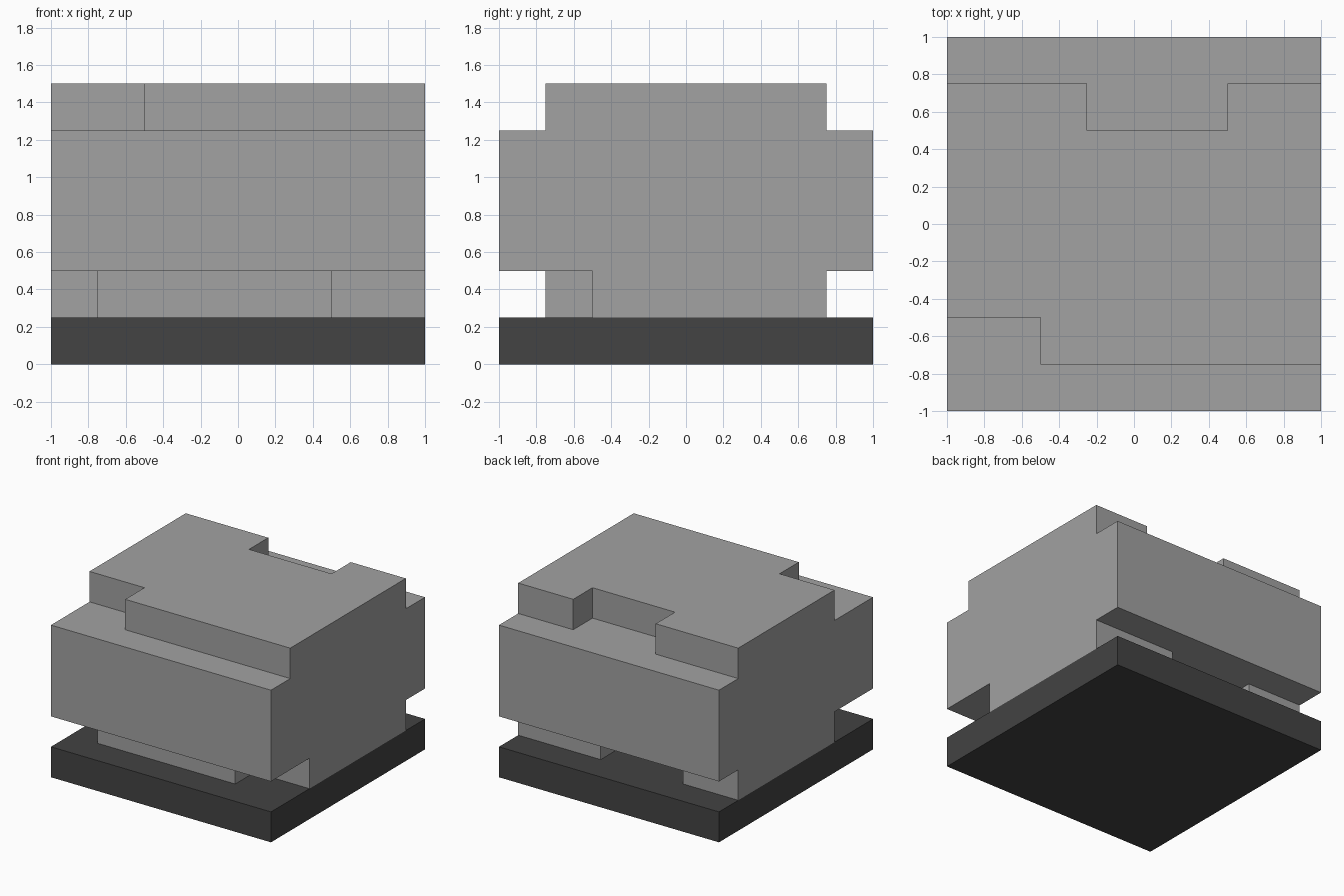
import bpy
import bmesh

if "Cube" in bpy.data.objects:
    bpy.data.objects.remove(bpy.data.objects["Cube"])


def material(name, value):
    mat = bpy.data.materials.new(name)
    mat.diffuse_color = (value, value, value, 1)
    mat.use_nodes = True
    mat.node_tree.nodes["Principled BSDF"].inputs["Base Color"].default_value = mat.diffuse_color
    return mat


stone = material("light_grey", 0.36)
dark = material("dark_grey", 0.056)


def prism(name, outline, z0, z1, mat):
    """Extrude a counter-clockwise plan outline from z0 up to z1."""
    bm = bmesh.new()
    face = bm.faces.new([bm.verts.new((x, y, z0)) for x, y in outline])
    top = bmesh.ops.extrude_face_region(bm, geom=[face], use_keep_orig=True)
    verts = [v for v in top["geom"] if isinstance(v, bmesh.types.BMVert)]
    bmesh.ops.translate(bm, verts=verts, vec=(0, 0, z1 - z0))
    bmesh.ops.recalc_face_normals(bm, faces=bm.faces)
    mesh = bpy.data.meshes.new(name)
    bm.to_mesh(mesh)
    bm.free()
    mesh.materials.append(mat)
    obj = bpy.data.objects.new(name, mesh)
    bpy.context.collection.objects.link(obj)
    return obj


square = [(-1, -1), (1, -1), (1, 1), (-1, 1)]

# Dark base slab
prism("base_slab", square, 0, 0.25, dark)

# Recessed lower course: tab at the front, notch at the back
prism("lower_course", [
    (-1, -0.5), (-0.75, -0.5), (-0.75, -0.75), (0.5, -0.75), (0.5, -0.5), (1, -0.5),
    (1, 0.75), (0.25, 0.75), (0.25, 0.5), (-0.5, 0.5), (-0.5, 0.75), (-1, 0.75),
], 0.25, 0.5, stone)

# Full-width middle block
prism("middle_block", square, 0.5, 1.25, stone)

# Recessed upper course: step at front left, notch at the back
prism("upper_course", [
    (-1, -0.5), (-0.5, -0.5), (-0.5, -0.75), (1, -0.75),
    (1, 0.75), (0.5, 0.75), (0.5, 0.5), (-0.25, 0.5), (-0.25, 0.75), (-1, 0.75),
], 1.25, 1.5, stone)
